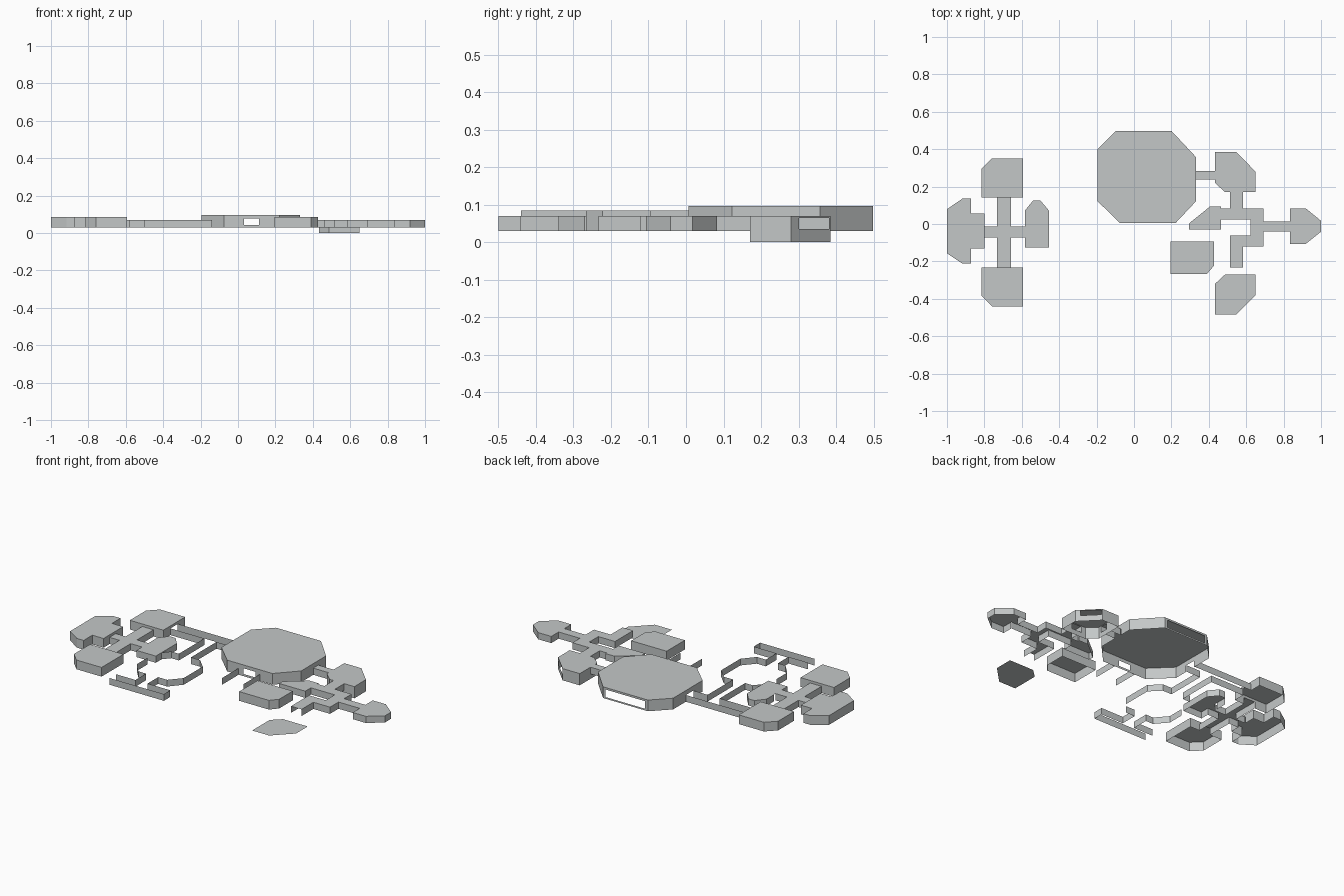
import bpy

if "Cube" in bpy.data.objects:
    bpy.data.objects.remove(bpy.data.objects["Cube"])

grey = bpy.data.materials.new("wall grey")
grey.diffuse_color = (0.55, 0.575, 0.575, 1)
grey.use_nodes = True
grey.node_tree.nodes["Principled BSDF"].inputs["Base Color"].default_value = grey.diffuse_color

FLOOR, HALL, ROOM = 0.03, 0.07, 0.085


def make(name, quads):
    verts, faces = [], []
    for f in quads:
        faces.append(tuple(range(len(verts), len(verts) + len(f))))
        verts += f
    mesh = bpy.data.meshes.new(name)
    mesh.from_pydata(verts, [], faces)
    mesh.materials.append(grey)
    bpy.context.collection.objects.link(bpy.data.objects.new(name, mesh))


def panel(a, b, t0, t1, z0, z1):
    """Upright rectangle along a-b between the fractions t0 and t1."""
    if t1 - t0 < 1e-4 or z1 - z0 < 1e-4:
        return []
    p, q = [(a[0] + (b[0] - a[0]) * t, a[1] + (b[1] - a[1]) * t) for t in (t0, t1)]
    return [[(*p, z0), (*q, z0), (*q, z1), (*p, z1)]]


def room(name, pts, z0, z1, holes={}, open_edges=()):
    """Roof plus thin outer walls; holes maps edge -> (t0, t1, low, high)."""
    n = len(pts)
    area = sum(pts[i][0] * pts[(i + 1) % n][1] - pts[(i + 1) % n][0] * pts[i][1] for i in range(n))
    walls = []
    for i in range(n):
        a, b = pts[i], pts[(i + 1) % n]
        if i in open_edges:
            continue
        if i in holes:
            t0, t1, lo, hi = holes[i]
            walls += panel(a, b, 0, t0, z0, z1) + panel(a, b, t1, 1, z0, z1)
            walls += panel(a, b, t0, t1, z0, lo) + panel(a, b, t0, t1, hi, z1)
        else:
            walls += panel(a, b, 0, 1, z0, z1)
    roof = [(x, y, z1) for x, y in pts]
    if area < 0:
        roof.reverse()
        walls = [w[::-1] for w in walls]
    make(name, [roof] + walls)


def fence(name, pts):
    """Roofless corridor wall along a path."""
    quads = []
    for a, b in zip(pts, pts[1:]):
        quads += panel(a, b, 0, 1, FLOOR, HALL)
    make(name, quads)


def flip(pts, c):
    return [(x, c - y) for x, y in pts]


# left cluster: four rooms round a crossing
north = [(-.815, .143), (-.594, .143), (-.594, .35), (-.76, .35), (-.815, .295)]
door = (.365, .71, FLOOR, HALL)
room("left_north_room", north, FLOOR, ROOM, {0: door, 1: (.32, .66, FLOOR, HALL)})
room("left_south_room", flip(north, -.09), FLOOR, ROOM, {0: door})
room("left_west_room", [(-1, .079), (-.917, .136), (-.872, .136), (-.872, .055), (-.798, .055),
                        (-.798, -.13), (-.872, -.13), (-.872, -.212), (-.917, -.212), (-1, -.157)],
     FLOOR, ROOM, {4: (.365, .68, FLOOR, HALL)})
room("left_east_room", [(-.583, -.126), (-.455, -.126), (-.455, .072), (-.5, .125), (-.54, .125), (-.583, .072)],
     FLOOR, HALL, {5: (.35, .72, FLOOR, HALL)})
room("left_crossing", [(-.733, .143), (-.733, -.014), (-.798, -.014), (-.798, -.073), (-.733, -.073), (-.733, -.233),
                       (-.658, -.233), (-.658, -.073), (-.583, -.073), (-.583, -.014), (-.658, -.014), (-.658, .143)],
     FLOOR, HALL, open_edges=(2, 5, 8, 11))

# big central hall with a wide back window and three doors
room("main_hall", [(-.195, .40), (-.097, .498), (.2, .498), (.332, .357), (.332, .122), (.223, .006),
                   (-.076, .006), (-.195, .122)],
     FLOOR, .097, {1: (.06, .94, .04, .085), 3: (.3, .51, FLOOR, HALL),
                   5: (.37, .64, .043, .077), 7: (.3, .55, FLOOR, HALL)})

# right cluster
wing = [(.433, .385), (.546, .385), (.65, .28), (.65, .17), (.487, .17), (.433, .22)]
room("right_north_room", wing, 0, HALL, {1: (.04, .8, .035, .065), 3: (.42, .84, FLOOR, .065),
                                         5: (.1, .38, FLOOR, .065)})
# the south room only has its floor plate
make("right_south_floor", [[(x, y, 0) for x, y in reversed(wing and flip(wing, -.1))][::-1]])
room("right_link", [(.332, .237), (.433, .237), (.433, .284), (.332, .284)], FLOOR, HALL, open_edges=(1, 3))
room("right_hallway", [(.513, .17), (.583, .17), (.583, .083), (.693, .083), (.693, .013), (.833, .013),
                       (.833, -.041), (.693, -.041), (.693, -.121), (.583, -.121), (.583, -.233), (.513, -.233),
                       (.513, -.062), (.623, -.062), (.623, .023), (.466, .023), (.466, -.03), (.293, -.03),
                       (.293, .002), (.407, .094), (.466, .094), (.466, .083), (.513, .083)],
     FLOOR, HALL, open_edges=(0, 5, 10))
room("right_east_room", [(.833, .083), (.919, .083), (1, .017), (1, -.041), (.919, -.106), (.833, -.106)],
     FLOOR, HALL, {5: (.34, .63, FLOOR, HALL)})
room("right_west_room", [(.194, -.094), (.428, -.094), (.428, -.223), (.39, -.266), (.194, -.266)], FLOOR, ROOM)

# roofless walls of the middle room and its corridors
fence("north_corridor_wall", [(-.596, .28), (-.195, .28)])
fence("middle_west_wall", [(-.596, .21), (-.37, .21), (-.37, -.03), (-.42, -.03), (-.48, -.1)])
fence("middle_southwest_wall", [(-.48, -.17), (-.48, -.27), (-.42, -.34), (-.37, -.34), (-.37, -.44), (-.5, -.44)])
fence("middle_east_wall", [(-.195, .21), (-.29, .21), (-.29, -.03), (-.23, -.03), (-.17, -.09), (-.17, -.27),
                           (-.23, -.34), (-.29, -.34), (-.29, -.44), (-.14, -.44)])
fence("south_corridor_wall", [(-.5, -.5), (-.14, -.5), (-.14, -.44)])
for side, x in (("west", 0), ("east", .14)):
    fence("entry_wall_" + side, [(x, .006), (x, -.15)])
